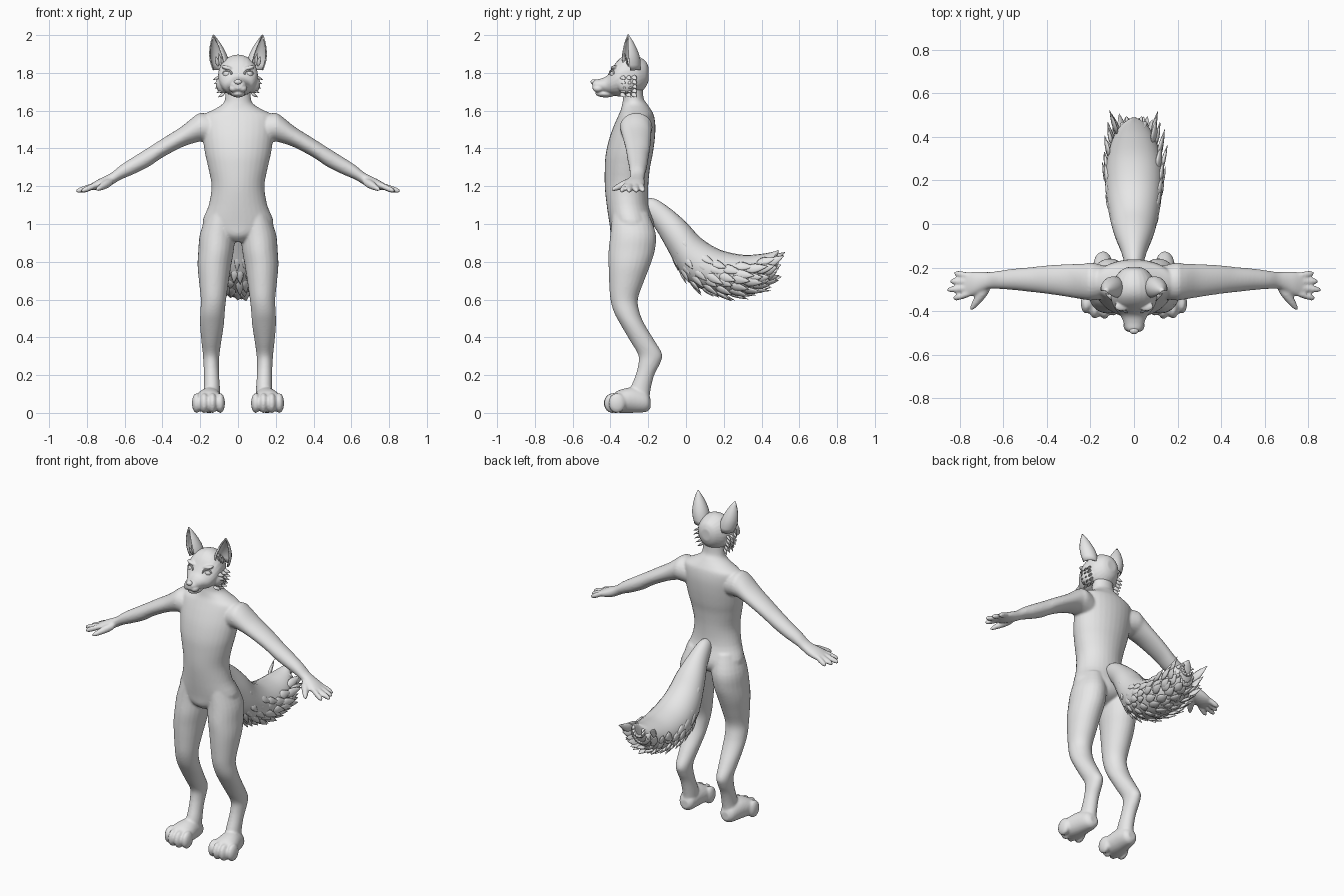
import bpy, bmesh, math, random
from mathutils import Vector as V, Matrix

random.seed(4)
if "Cube" in bpy.data.objects:
    bpy.data.objects.remove(bpy.data.objects["Cube"])

grey = bpy.data.materials.new("plain_grey")
grey.use_nodes = True
grey.diffuse_color = (0.8, 0.8, 0.8, 1)
grey.node_tree.nodes["Principled BSDF"].inputs["Base Color"].default_value = (0.8, 0.8, 0.8, 1)


# ---- helpers: a ring is (centre, half axis a, half axis b) ----
def spline(rings, steps=4):
    out = []
    for i in range(len(rings) - 1):
        p0, p1, p2, p3 = (rings[min(max(i + k, 0), len(rings) - 1)] for k in (-1, 0, 1, 2))
        for s in range(steps):
            t = s / steps
            out.append(tuple(
                b + (c - a) * (t / 2) + (a * 2 - b * 5 + c * 4 - d) * (t * t / 2)
                + (b * 3 - a - c * 3 + d) * (t ** 3 / 2)
                for a, b, c, d in zip(p0, p1, p2, p3)))
    return out + [rings[-1]]


def loft(bm, rings, n=24, steps=4):
    loops = []
    for c, a, b in spline(rings, steps):
        loops.append([bm.verts.new(c + a * math.cos(k * math.tau / n) + b * math.sin(k * math.tau / n))
                      for k in range(n)])
    for lo, hi in zip(loops, loops[1:]):
        for k in range(n):
            bm.faces.new((lo[k], lo[(k + 1) % n], hi[(k + 1) % n], hi[k]))
    bm.faces.new(loops[0][::-1])
    bm.faces.new(loops[-1])


def level(z, x, rx, front, back):
    return V((x, (front + back) / 2, z)), V((rx, 0, 0)), V((0, (back - front) / 2, 0))


def upright(y, x, rx, low, top):
    return V((x, y, (low + top) / 2)), V((rx, 0, 0)), V((0, 0, (top - low) / 2))


def sideways(x, back, front, top, low):
    return V((x, (back + front) / 2, (top + low) / 2)), V((0, (back - front) / 2, 0)), V((0, 0, (top - low) / 2))


def tube(bm, p, q, profile, normal=V((0, 0, 1)), flat=1.0, n=12):
    """Tapered limb from p to q; profile holds (fraction, radius)."""
    p, q = V(p), V(q)
    side = (q - p).cross(normal).normalized()
    up = side.cross(q - p).normalized()
    loft(bm, [(p.lerp(q, t), side * r, up * r * flat) for t, r in profile], n, 2)


def ball(bm, centre, radii, turn=0.0):
    m = Matrix.Translation(centre) @ Matrix.Rotation(turn, 4, 'Y') @ Matrix.Diagonal((*radii, 1))
    bmesh.ops.create_uvsphere(bm, u_segments=24, v_segments=14, radius=1, matrix=m)


def mirror(bm):
    copy = bmesh.ops.duplicate(bm, geom=bm.verts[:] + bm.edges[:] + bm.faces[:])["geom"]
    bmesh.ops.scale(bm, vec=(-1, 1, 1), verts=[g for g in copy if isinstance(g, bmesh.types.BMVert)])


def finish(bm, name, voxel=0, smooth=0, thick=0):
    bmesh.ops.recalc_face_normals(bm, faces=bm.faces[:])
    mesh = bpy.data.meshes.new(name)
    bm.to_mesh(mesh)
    bm.free()
    mesh.materials.append(grey)
    mesh.shade_smooth()
    ob = bpy.data.objects.new(name, mesh)
    bpy.context.collection.objects.link(ob)
    if voxel:
        mod = ob.modifiers.new("blend", 'REMESH')
        mod.mode, mod.voxel_size, mod.use_smooth_shade = 'VOXEL', voxel, True
    if thick:
        mod = ob.modifiers.new("thickness", 'SOLIDIFY')
        mod.thickness, mod.offset = thick, 0
    if smooth:
        mod = ob.modifiers.new("soften", 'SMOOTH')
        mod.factor, mod.iterations = 0.5, smooth
    return ob


# ---- body: legs, paws, arms and hands mirrored, then torso ----
body = bmesh.new()
loft(body, [level(*r) for r in (
    (1.06, .09, .07, -.39, -.2), (.95, .108, .093, -.4, -.16), (.86, .116, .094, -.41, -.165),
    (.78, .125, .089, -.41, -.19), (.69, .128, .078, -.407, -.225), (.6, .13, .067, -.4, -.255),
    (.53, .135, .065, -.38, -.245), (.465, .138, .063, -.345, -.217), (.38, .141, .053, -.295, -.165),
    (.31, .142, .044, -.254, -.126), (.26, .142, .041, -.252, -.138), (.2, .14, .04, -.267, -.168),
    (.12, .138, .043, -.297, -.188), (.05, .142, .045, -.3, -.195))])
loft(body, [upright(*r) for r in (
    (-.188, .142, .025, .025, .075), (-.21, .144, .048, .005, .11), (-.28, .15, .064, 0, .135),
    (-.35, .156, .077, 0, .122), (-.385, .157, .076, .005, .1), (-.405, .157, .06, .015, .07))])
for x, y in ((.094, -.375), (.135, -.39), (.179, -.388), (.219, -.365)):
    ball(body, (x, y, .052), (.025, .046, .053))
loft(body, [sideways(*r) for r in (
    (.1, -.2, -.34, 1.57, 1.42), (.19, -.178, -.35, 1.588, 1.435), (.228, -.182, -.347, 1.573, 1.43),
    (.3, -.184, -.335, 1.515, 1.405), (.4, -.19, -.32, 1.452, 1.352), (.47, -.198, -.312, 1.407, 1.305),
    (.55, -.205, -.303, 1.357, 1.265), (.62, -.215, -.298, 1.312, 1.235), (.665, -.22, -.298, 1.275, 1.208),
    (.7, -.218, -.312, 1.255, 1.192), (.74, -.218, -.33, 1.236, 1.182), (.775, -.225, -.332, 1.215, 1.18))])
finger = ((0, .014), (.3, .016), (.7, .015), (.9, .011), (1, .004))
for y0, x1, y1 in ((-.238, .825, -.226), (-.264, .846, -.263), (-.292, .86, -.303), (-.318, .83, -.343)):
    tube(body, (.755, y0, 1.206), (x1, y1, 1.172), finger)
tube(body, (.675, -.29, 1.225), (.75, -.395, 1.18), ((0, .02), (.3, .023), (.7, .017), (.9, .011), (1, .004)))
mirror(body)
loft(body, [level(z, 0, *r) for z, *r in (
    (.905, .04, -.36, -.26), (.94, .12, -.395, -.19), (1.0, .188, -.405, -.168), (1.1, .155, -.42, -.197),
    (1.2, .14, -.43, -.2), (1.3, .158, -.43, -.19), (1.37, .174, -.425, -.176), (1.45, .186, -.407, -.165),
    (1.52, .192, -.382, -.162), (1.575, .185, -.358, -.17), (1.605, .13, -.345, -.185),
    (1.635, .082, -.338, -.205), (1.67, .068, -.333, -.225), (1.77, .062, -.33, -.23))], 32)
finish(body, "body", .007, 5)

# ---- head: cheeks and brows mirrored, then skull, muzzle, jaw ----
head = bmesh.new()
ball(head, (.08, -.315, 1.742), (.038, .05, .052))
ball(head, (.056, -.378, 1.826), (.034, .022, .011), -.25)
ball(head, (.024, -.465, 1.717), (.025, .03, .02))
mirror(head)
loft(head, [upright(y, 0, *r) for y, *r in (
    (-.198, .03, 1.76, 1.83), (-.213, .06, 1.725, 1.862), (-.25, .09, 1.69, 1.886), (-.29, .102, 1.677, 1.897),
    (-.33, .106, 1.674, 1.89), (-.365, .1, 1.676, 1.862), (-.395, .084, 1.682, 1.817),
    (-.42, .062, 1.69, 1.784), (-.45, .049, 1.698, 1.77), (-.48, .04, 1.702, 1.764), (-.495, .025, 1.715, 1.755))])
ball(head, (0, -.425, 1.69), (.038, .055, .02))
finish(head, "head", .005, 3)

nose = bmesh.new()
ball(nose, (0, -.489, 1.752), (.021, .016, .014))
finish(nose, "nose")

# ---- eyes with rolled lids ----
eyes = bmesh.new()
ball(eyes, (.057, -.379, 1.793), (.023, .023, .021))
mirror(eyes)
finish(eyes, "eyes")
lids = bmesh.new()
aim = Matrix.Translation((.057, -.392, 1.793)) @ Matrix.Rotation(.5, 4, 'Z') @ Matrix.Rotation(.2, 4, 'Y')
rim = [(aim @ V((.026 * math.cos(a), 0, .019 * math.sin(a))), a) for a in (k * math.tau / 20 for k in range(20))]
for i in range(20):
    p, q = rim[i][0], rim[(i + 1) % 20][0]
    tube(lids, p, q, ((-.1, .005), (1.1, .005)), V((0, 1, 0)), n=8)
mirror(lids)
finish(lids, "eyelids")

# ---- ears: cupped shells opening forward and outward ----
ears = bmesh.new()
base, tip = V((.088, -.288, 1.815)), V((.13, -.307, 2.0))
wide, deep = V((math.cos(.45), math.sin(.45), 0)), V((-math.sin(.45), math.cos(.45), 0))
rows = []
for t, w in ((0, .042), (.15, .046), (.3, .047), (.45, .043), (.6, .035), (.75, .025), (.9, .011), (1, .001)):
    rows.append([ears.verts.new(base.lerp(tip, t) + wide * w * math.sin(a) + deep * w * 1.05 * math.cos(a))
                 for a in (math.radians(-125 + 250 * k / 16) for k in range(17))])
for lo, hi in zip(rows, rows[1:]):
    for k in range(16):
        ears.faces.new((lo[k], lo[k + 1], hi[k + 1], hi[k]))
mirror(ears)
finish(ears, "ears", thick=.007)

# ---- fur tufts on ears and cheeks ----
leaf = ((0, .3), (.3, 1), (.65, .7), (1, .02))


def tuft(bm, p, q, width, normal, flat=.4):
    tube(bm, p, q, [(t, r * width) for t, r in leaf], normal, flat, 8)


fur = bmesh.new()
for x in (.075, .09, .105):
    tuft(fur, (x, -.305, 1.835), (x + .012, -.325, 1.905 - abs(x - .09)), .011, V((0, -1, 0)))
for i in range(5):
    z = 1.785 - i * .023
    x = .1 - .006 * max(0, i - 1)
    for y in (-.345, -.315, -.285):
        tuft(fur, (x - .012, y, z), (x + .032 - i * .002, y + .025, z - .022), .014, V((1, 0, .3)), .5)
mirror(fur)
finish(fur, "cheek_and_ear_fur")

# ---- tail: upper edge point, lower edge point and half width ----
tail_rings = []
for yu, zu, yl, zl, rx in (
        (-.235, 1.13, -.24, 1.05, .03), (-.17, 1.135, -.205, 1.03, .042), (-.09, 1.087, -.155, .965, .06),
        (0, 1.01, -.095, .86, .09), (.08, .925, -.015, .72, .112), (.18, .864, .11, .645, .128),
        (.3, .837, .25, .625, .128), (.4, .842, .375, .655, .1), (.46, .853, .45, .73, .058),
        (.49, .863, .49, .85, .006)):
    u, l = V((0, yu, zu)), V((0, yl, zl))
    tail_rings.append(((u + l) / 2, V((rx, 0, 0)), (u - l) / 2))
tail = bmesh.new()
loft(tail, tail_rings)
finish(tail, "tail")

# ---- overlapping tail tufts along the sides and underside ----
fringe = bmesh.new()
fine = spline(tail_rings)
for row, i in enumerate(range(9, 34, 2)):
    c, a, b = fine[i]
    along = (fine[i + 1][0] - fine[i - 1][0]).normalized()
    grow = min(1, .45 + row * .09)
    for k in range(11):
        th = math.radians(-105 + 21 * (k + .5 * (row % 2)) + random.uniform(-6, 6))
        out = (a.normalized() * math.sin(th) - b.normalized() * math.cos(th)).normalized()
        p = c + a * math.sin(th) - b * math.cos(th) - out * .008
        size = grow * random.uniform(.085, .125) * (.75 if i > 29 else 1)
        q = p + along * size + out * size * random.uniform(.12, .3)
        if i > 29:
            q = p.lerp(V((p.x * .6, .48, max(p.z + .02, .72))), .7)
        tuft(fringe, p, q, .026 * grow, out, .4)
finish(fringe, "tail_tufts")
